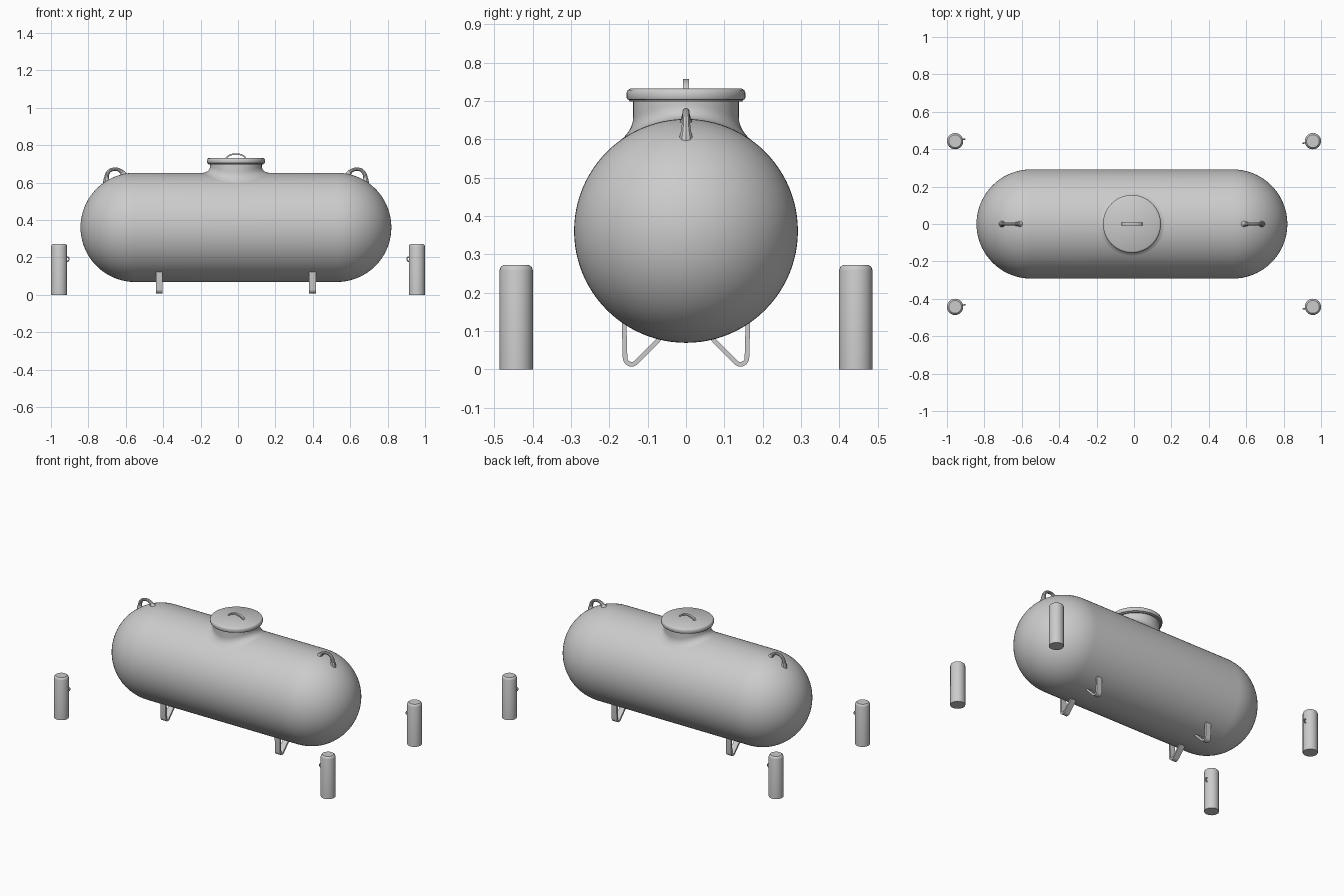
import bpy
import bmesh
from math import sin, cos, pi, sqrt, radians
from mathutils import Vector, Matrix

cube = bpy.data.objects.get("Cube")
if cube:
    bpy.data.objects.remove(cube, do_unlink=True)

CX = -0.011              # tank centre along x
CZ, R = 0.361, 0.292     # tank axis height and radius
HALF = 0.539             # half length of the straight barrel

grey = bpy.data.materials.new("light_grey_metal")
grey.use_nodes = True
grey.diffuse_color = (0.6, 0.6, 0.6, 1)
grey.node_tree.nodes["Principled BSDF"].inputs["Base Color"].default_value = (0.6, 0.6, 0.6, 1)


def finish(obj):
    """Apply the metal and smooth shading with sharp edges kept."""
    obj.data.materials.clear()
    obj.data.materials.append(grey)
    bpy.ops.object.select_all(action='DESELECT')
    obj.select_set(True)
    bpy.context.view_layer.objects.active = obj
    bpy.ops.object.shade_smooth_by_angle(angle=radians(35))
    return obj


def from_bmesh(name, bm, matrix=Matrix()):
    bmesh.ops.remove_doubles(bm, verts=bm.verts, dist=1e-5)
    bmesh.ops.recalc_face_normals(bm, faces=bm.faces)
    bm.transform(matrix)
    mesh = bpy.data.meshes.new(name)
    bm.to_mesh(mesh)
    bm.free()
    obj = bpy.data.objects.new(name, mesh)
    bpy.context.collection.objects.link(obj)
    return finish(obj)


def lathe(name, profile, matrix, steps=64):
    """Revolve (radius, height) points about the local z axis."""
    bm = bmesh.new()
    verts = [bm.verts.new((r, 0, z)) for r, z in profile]
    edges = [bm.edges.new(pair) for pair in zip(verts, verts[1:])]
    bmesh.ops.spin(bm, geom=verts + edges, cent=(0, 0, 0), axis=(0, 0, 1),
                   angle=2 * pi, steps=steps)
    return from_bmesh(name, bm, matrix)


def strip(name, path, width, thick, matrix):
    """Flat bar bent along a path in the local xz plane, with width along y."""
    pts = [Vector(p) for p in path]
    bm = bmesh.new()
    rings = []
    for i, p in enumerate(pts):
        t = (pts[min(i + 1, len(pts) - 1)] - pts[max(i - 1, 0)]).normalized()
        n = Vector((-t.y, t.x)) * thick / 2
        rings.append([bm.verts.new((p.x + s * n.x, w * width / 2, p.y + s * n.y))
                      for s, w in ((1, 1), (1, -1), (-1, -1), (-1, 1))])
    for a, b in zip(rings, rings[1:]):
        for k in range(4):
            bm.faces.new((a[k], a[(k + 1) % 4], b[(k + 1) % 4], b[k]))
    bm.faces.new(rings[0])
    bm.faces.new(rings[-1])
    return from_bmesh(name, bm, matrix)


def move(x, y, z):
    return Matrix.Translation((x, y, z))


# Tank: barrel with domed ends, lying along x
arc = [k * pi / 36 for k in range(19)]
tank = [(R * sin(a), -HALF - R * cos(a)) for a in arc]
tank += [(R * sin(a), HALF + R * cos(a)) for a in reversed(arc)]
lathe("tank", tank, move(CX, 0, CZ) @ Matrix.Rotation(pi / 2, 4, 'Y'), 96)

# Manhole neck: flares out to meet the curved barrel
NECK, FLARE, STEPS = 0.138, 0.18, 64


def barrel_z(y):
    return CZ + sqrt(R * R - y * y) - 0.001


bm = bmesh.new()
rings = []
for i in range(STEPS):
    a = 2 * pi * i / STEPS
    low = barrel_z(FLARE * sin(a))
    mid = barrel_z(NECK * sin(a)) + 0.004
    column = [(NECK, 0.71)]
    for k in range(9):
        t = k / 8
        r = NECK * (1 - t * t) + FLARE * t * t
        z = (mid + 0.035) * (1 - t) ** 2 + 2 * mid * t * (1 - t) + low * t * t
        column.append((r, z))
    rings.append([bm.verts.new((r * cos(a), r * sin(a), z)) for r, z in column])
for i in range(STEPS):
    a, b = rings[i], rings[(i + 1) % STEPS]
    for k in range(len(a) - 1):
        bm.faces.new((a[k], a[k + 1], b[k + 1], b[k]))
from_bmesh("manhole_neck", bm, move(CX, 0, 0))

# Lid with a rounded rim
lathe("manhole_lid",
      [(0, 0.698), (0.147, 0.698), (0.149, 0.703), (0.153, 0.704), (0.155, 0.708),
       (0.155, 0.721), (0.152, 0.728), (0.146, 0.732), (0, 0.732)],
      move(CX, 0, 0))

# Lid handle: low arched bar
handle = [(0.053 * cos(a), 0.725 + 0.028 * sin(a)) for a in (k * pi / 16 for k in range(17))]
strip("lid_handle", handle, 0.016, 0.008, move(CX, 0, 0))

# Support legs: bars bent into a V
bend = [(0.142 + 0.017 * cos(a), 0.03 + 0.017 * sin(a))
        for a in (-radians(15) * k for k in range(10))]
leg = [(0.162, 0.14)] + bend + [(0.055, 0.094)]
for x_name, sx in (("left", 1), ("right", -1)):
    for y_name, sy in (("back", 1), ("front", -1)):
        strip(f"{y_name}_{x_name}_leg", leg, 0.037, 0.012,
              move(CX + sx * 0.41, 0, 0) @ Matrix.Rotation(sy * pi / 2, 4, 'Z'))

# Lifting lugs: arched loops with flared feet
loop = [(0.692, 0.592, 2.2), (0.692, 0.628, 1.3), (0.680, 0.659, 1.0),
        (0.652, 0.672, 0.95), (0.622, 0.666, 1.0), (0.604, 0.650, 1.4), (0.596, 0.635, 2.2)]
for side, s in (("left", 1), ("right", -1)):
    curve = bpy.data.curves.new(side + "_lifting_lug", 'CURVE')
    curve.dimensions = '3D'
    curve.bevel_depth = 0.0095
    curve.bevel_resolution = 3
    curve.use_fill_caps = True
    spline = curve.splines.new('BEZIER')
    spline.resolution_u = 6
    spline.bezier_points.add(len(loop) - 1)
    for point, (x, z, radius) in zip(spline.bezier_points, loop):
        point.co = (CX + s * x, 0, z)
        point.radius = radius
        point.handle_left_type = point.handle_right_type = 'AUTO'
    lug = bpy.data.objects.new(side + "_lifting_lug", curve)
    bpy.context.collection.objects.link(lug)
    bpy.ops.object.select_all(action='DESELECT')
    lug.select_set(True)
    bpy.context.view_layer.objects.active = lug
    bpy.ops.object.convert(target='MESH')
    finish(bpy.context.view_layer.objects.active)

# Guard posts, each with a small eye facing the tank
post = [(0, 0), (0.0435, 0), (0.0435, 0.258), (0.041, 0.266), (0.034, 0.272), (0, 0.272)]
for x_name, sx in (("left", 1), ("right", -1)):
    for y_name, sy in (("back", 1), ("front", -1)):
        name = f"{y_name}_{x_name}_post"
        base = move(sx * 0.9565, sy * 0.443, 0)
        lathe(name, post, base, 32)
        bpy.ops.mesh.primitive_torus_add(major_radius=0.0115, minor_radius=0.0035,
                                         major_segments=20, minor_segments=8)
        eye = bpy.context.object
        eye.name = name + "_eye"
        eye.matrix_world = (base @ Matrix.Rotation(radians(12), 4, 'Z')
                            @ move(-sx * 0.043, 0, 0.191) @ Matrix.Rotation(pi / 2, 4, 'X'))
        finish(eye)
